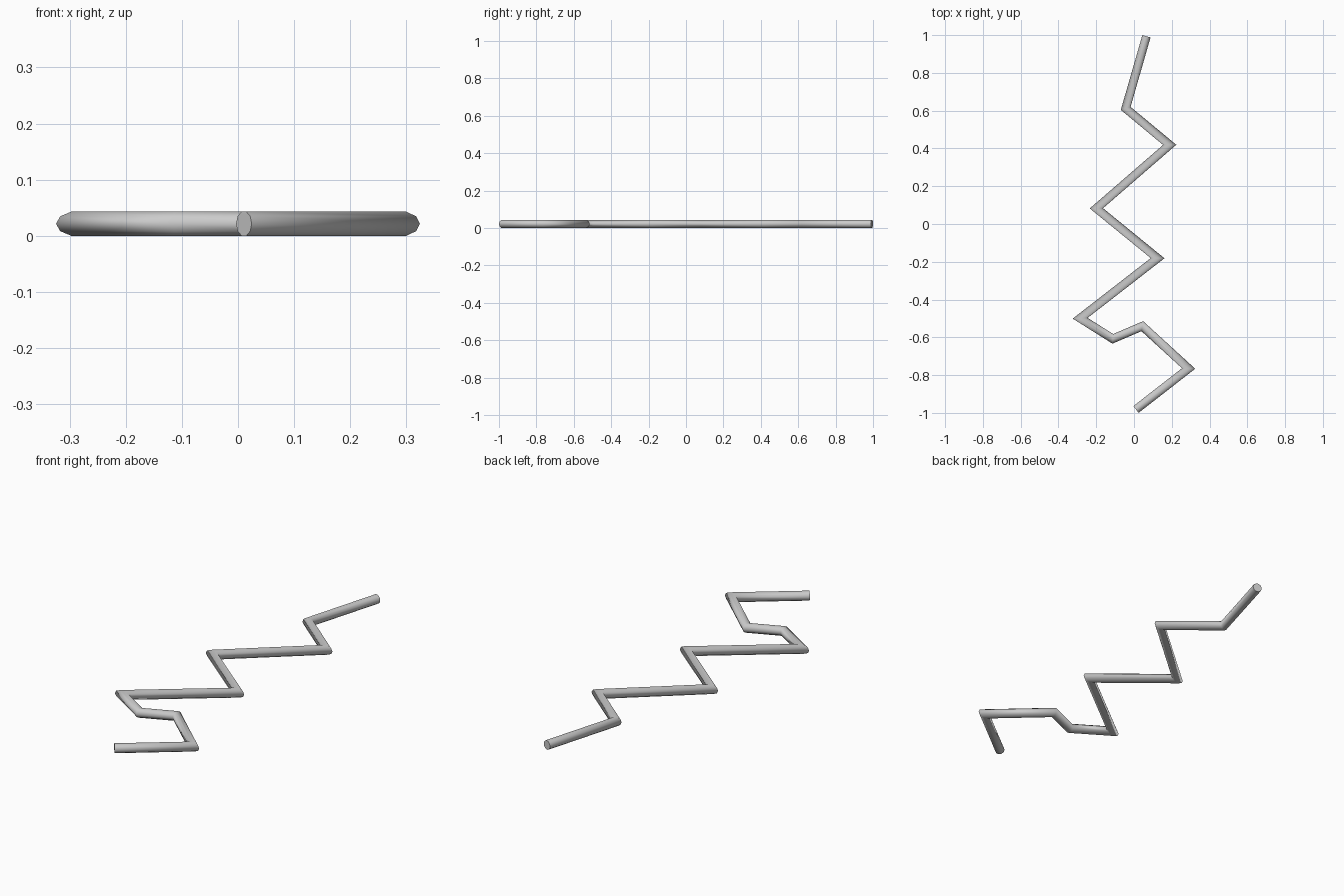
import bpy, bmesh, math
from mathutils import Vector

if "Cube" in bpy.data.objects:
    bpy.data.objects.remove(bpy.data.objects["Cube"])

SIDES = 10
R = 0.0226
ZC = R * math.sin(math.radians(72))

# Centre line of the bent rod, from back to front
path = [Vector(p) for p in [
    (0.066, 0.994), (-0.044, 0.612), (0.189, 0.419), (-0.199, 0.083),
    (0.125, -0.181), (-0.285, -0.499), (-0.112, -0.608), (0.044, -0.541),
    (0.289, -0.765), (0.0105, -0.982)]]

bm = bmesh.new()
rings = []
for i, p in enumerate(path):
    # Mitred cross-section at each bend
    d_in = (p - path[i - 1]).normalized() if i else (path[1] - p).normalized()
    d_out = (path[i + 1] - p).normalized() if i < len(path) - 1 else d_in
    tangent = (d_in + d_out).normalized()
    side = Vector((-tangent.y, tangent.x))
    widen = 1 / tangent.dot(d_in)
    ring = []
    for k in range(SIDES):
        a = 2 * math.pi * k / SIDES
        q = p + side * (R * widen * math.cos(a))
        ring.append(bm.verts.new((q.x, q.y, ZC + R * math.sin(a))))
    rings.append(ring)

# Smooth tube walls
for a, b in zip(rings, rings[1:]):
    for k in range(SIDES):
        n = (k + 1) % SIDES
        bm.faces.new((a[k], a[n], b[n], b[k])).smooth = True

# Flat end caps
for ring in (rings[0], rings[-1]):
    cap = bm.faces.new(ring)
    for e in cap.edges:
        e.smooth = False
bmesh.ops.recalc_face_normals(bm, faces=bm.faces)

mesh = bpy.data.meshes.new("zigzag_rod")
bm.to_mesh(mesh)
bm.free()
bpy.context.collection.objects.link(bpy.data.objects.new("zigzag_rod", mesh))
